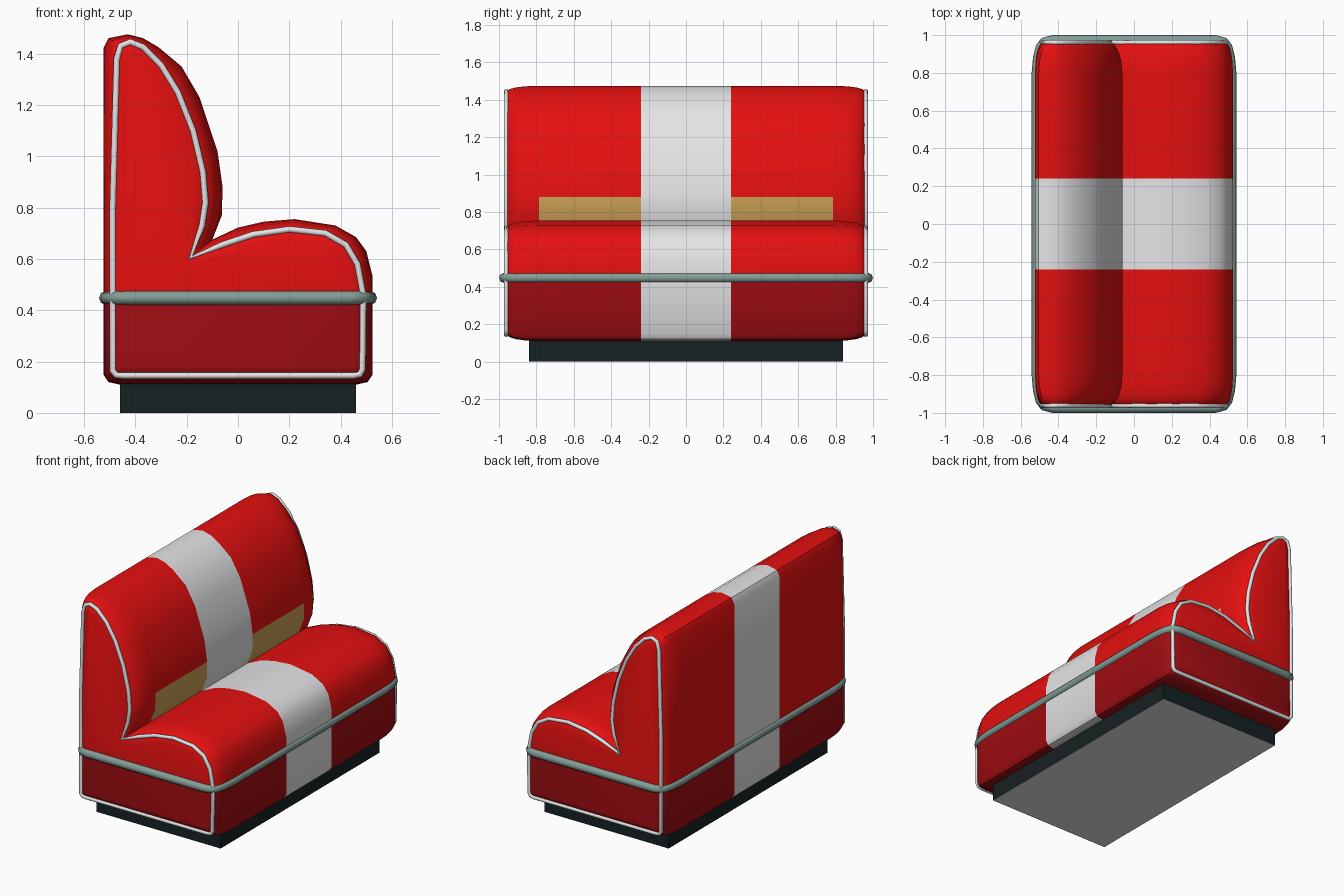
import bpy, bmesh, math

if "Cube" in bpy.data.objects:
    bpy.data.objects.remove(bpy.data.objects["Cube"])

def mat(name, c):
    m = bpy.data.materials.new(name)
    m.diffuse_color = (*c, 1)
    m.use_nodes = True
    m.node_tree.nodes["Principled BSDF"].inputs["Base Color"].default_value = m.diffuse_color
    return m

red = mat("red vinyl", (0.78, 0.005, 0.005))
dark_red = mat("dark red vinyl", (0.36, 0.004, 0.006))
white = mat("white vinyl", (0.78, 0.77, 0.79))
gold = mat("gold", (0.60, 0.35, 0.09))
steel = mat("grey green trim", (0.23, 0.34, 0.31))
black = mat("black base", (0.008, 0.015, 0.016))

# side profiles (x, z): full section, and the smaller end section under the piping
full = [(-.46, .11), (-.505, .12), (-.525, .15), (-.525, .8), (-.525, 1.42), (-.505, 1.46),
        (-.43, 1.475), (-.37, 1.46), (-.31, 1.425), (-.22, 1.35), (-.15, 1.23), (-.08, 1.02),
        (-.06, .88), (-.063, .77), (-.10, .675), (0, .722), (.10, .745), (.22, .755),
        (.38, .73), (.46, .685), (.50, .63), (.525, .53), (.525, .15), (.505, .12), (.46, .11)]
end = [(-.45, .145), (-.475, .147), (-.488, .165), (-.488, .8), (-.472, 1.38), (-.457, 1.43),
       (-.42, 1.445), (-.37, 1.425), (-.30, 1.355), (-.235, 1.25), (-.175, 1.10), (-.137, .94),
       (-.127, .82), (-.14, .73), (-.185, .605), (-.06, .655), (.06, .695), (.20, .715),
       (.34, .70), (.42, .655), (.465, .58), (.488, .46), (.485, .17), (.475, .15), (.45, .145)]
N = len(full)

def link(name, bm, mats, angle=40):
    me = bpy.data.meshes.new(name)
    bm.to_mesh(me)
    bm.free()
    o = bpy.data.objects.new(name, me)
    bpy.context.collection.objects.link(o)
    for m in mats:
        me.materials.append(m)
    bpy.ops.object.select_all(action='DESELECT')
    o.select_set(True)
    bpy.context.view_layer.objects.active = o
    bpy.ops.object.shade_smooth_by_angle(angle=math.radians(angle))
    return o

# upholstered body: lofted sections along y, closer together at the rounded ends
half = [(.24, 0), (.785, 0), (.86, .1), (.91, .3), (.943, .6), (.96, 1)]
stations = [(-y, t) for y, t in reversed(half)] + half
bm = bmesh.new()
rings = []
for y, t in stations:
    rings.append([bm.verts.new((a[0] + (b[0] - a[0]) * t, y, a[1] + (b[1] - a[1]) * t))
                  for a, b in zip(full, end)])
for i, (r, s) in enumerate(zip(rings, rings[1:])):
    ym = abs(stations[i][0] + stations[i + 1][0]) / 2
    for j in range(N):
        k = (j + 1) % N
        f = bm.faces.new((r[j], r[k], s[k], s[j]))
        if ym < .24:
            f.material_index = 2          # centre stripe
        elif ym < .78 and j in (12, 13):
            f.material_index = 3          # gold strip low on the backrest
caps = [bm.faces.new(rings[0]), bm.faces.new(rings[-1])]
bmesh.ops.recalc_face_normals(bm, faces=bm.faces[:])
bmesh.ops.inset_region(bm, faces=caps, thickness=.04, depth=.012)
bmesh.ops.bisect_plane(bm, geom=bm.verts[:] + bm.edges[:] + bm.faces[:],
                       plane_co=(0, 0, .45), plane_no=(0, 0, 1))
for f in bm.faces:
    if f.material_index == 0 and f.calc_center_median().z < .45:
        f.material_index = 1              # darker lower band
link("bench_upholstery", bm, [red, dark_red, white, gold])

def tube(name, pts, radius, material):
    cu = bpy.data.curves.new(name, 'CURVE')
    cu.dimensions = '3D'
    cu.bevel_depth = radius
    cu.bevel_resolution = 2
    sp = cu.splines.new('POLY')
    sp.points.add(len(pts) - 1)
    for p, co in zip(sp.points, pts):
        p.co = (*co, 1)
    sp.use_cyclic_u = True
    cu.materials.append(material)
    o = bpy.data.objects.new(name, cu)
    bpy.context.collection.objects.link(o)
    bpy.ops.object.select_all(action='DESELECT')
    o.select_set(True)
    bpy.context.view_layer.objects.active = o
    bpy.ops.object.convert(target='MESH')
    bpy.ops.object.shade_smooth_by_angle(angle=math.radians(60))

# white piping round both ends
for s, n in ((-1, "front"), (1, "back")):
    tube(n + "_piping", [(x, s * .961, z) for x, z in end], .0125, white)

# trim band all round
q = [(.515, .8), (.508, .88), (.495, .935), (.475, .962), (.43, .973)]
band = q + [(-x, y) for x, y in reversed(q)]
band += [(-x, -y) for x, y in band]
tube("trim_band", [(x, y, .448) for x, y in band], .027, steel)

# plinth with a pale underside
bm = bmesh.new()
bmesh.ops.create_cube(bm, size=1)
for v in bm.verts:
    v.co = (v.co.x * .92, v.co.y * 1.68, (v.co.z + .5) * .12)
for f in bm.faces:
    f.material_index = int(f.normal.z < -.5 or f.calc_center_median().z < .001)
link("base_plinth", bm, [black, white])
